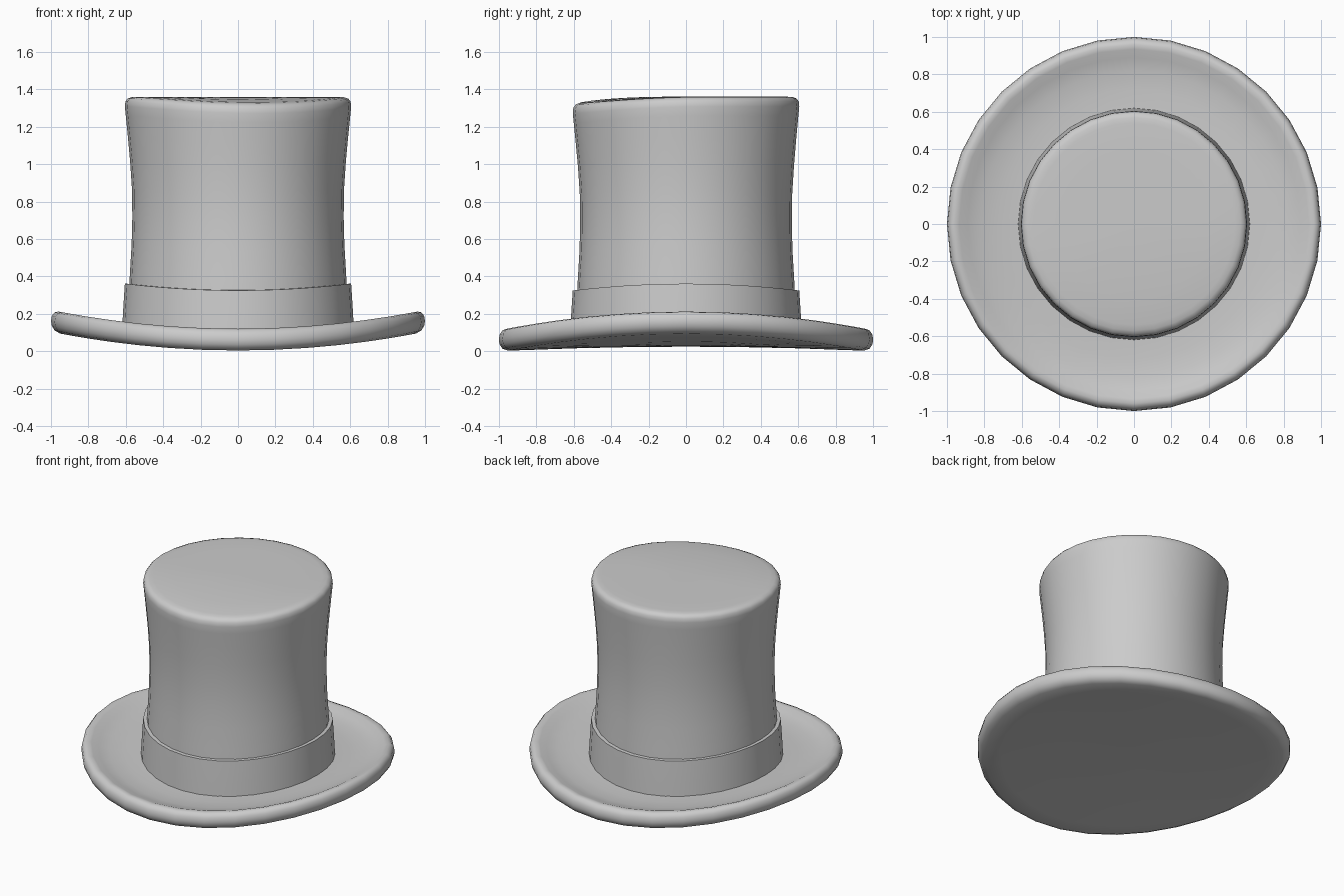
import bpy, bmesh, math

if "Cube" in bpy.data.objects:
    bpy.data.objects.remove(bpy.data.objects["Cube"])

SEGMENTS = 32


def saddle(x, y, z):
    # sides curl up, front and back dip down
    return 0.05 * (x * x - y * y)


def crown_bend(x, y, z):
    # the crown follows the brim low down, its top dips only at the front
    w = min(1, max(0, (z - 0.8) / 0.5))
    w = w * w * (3 - 2 * w)
    d = max(0, 0.17 * x - 0.98 * y)
    return (1 - w) * saddle(x, y, z) + w * (0.018 - 0.1 * d * d)


def lathe(name, profile, bend, closed=False):
    bm = bmesh.new()
    rings = []
    for r, z in profile:
        if r == 0:
            rings.append([bm.verts.new((0, 0, z))] * SEGMENTS)
        else:
            rings.append([bm.verts.new((r * math.sin(2 * math.pi * i / SEGMENTS),
                                        r * math.cos(2 * math.pi * i / SEGMENTS), z))
                          for i in range(SEGMENTS)])
    pairs = list(zip(rings, rings[1:]))
    if closed:
        pairs.append((rings[-1], rings[0]))
    for a, b in pairs:
        for i in range(SEGMENTS):
            j = (i + 1) % SEGMENTS
            bm.faces.new(list(dict.fromkeys((a[i], a[j], b[j], b[i]))))
    for v in bm.verts:
        v.co.z += bend(*v.co)
    bmesh.ops.recalc_face_normals(bm, faces=bm.faces)
    mesh = bpy.data.meshes.new(name)
    bm.to_mesh(mesh)
    bm.free()
    obj = bpy.data.objects.new(name, mesh)
    bpy.context.collection.objects.link(obj)
    bpy.ops.object.select_all(action='DESELECT')
    obj.select_set(True)
    bpy.context.view_layer.objects.active = obj
    bpy.ops.object.shade_smooth_by_angle(angle=math.radians(50))
    return obj


# Brim: closed underside, rolled rim, dished upper surface
lathe("brim", [(0, 0.025), (0.3, 0.027), (0.6, 0.034), (0.85, 0.043), (0.95, 0.049),
               (0.98, 0.062), (0.995, 0.085), (1.0, 0.11), (0.995, 0.14), (0.98, 0.16),
               (0.96, 0.166), (0.935, 0.16), (0.89, 0.14), (0.82, 0.12), (0.72, 0.107),
               (0.6, 0.10), (0.3, 0.10), (0, 0.10)], saddle)

# Crown: waisted body with rounded top edge
lathe("crown", [(0.59, 0.09), (0.585, 0.25), (0.578, 0.40), (0.569, 0.55), (0.565, 0.70),
                (0.567, 0.85), (0.577, 1.0), (0.589, 1.13), (0.60, 1.24), (0.605, 1.29),
                (0.602, 1.317), (0.59, 1.333), (0.57, 1.34), (0.54, 1.342),
                (0.4, 1.342), (0.2, 1.342), (0, 1.342)], crown_bend)

# Hat band
lathe("hat_band", [(0.57, 0.09), (0.62, 0.09), (0.613, 0.22), (0.605, 0.343), (0.57, 0.343)],
      saddle, closed=True)
